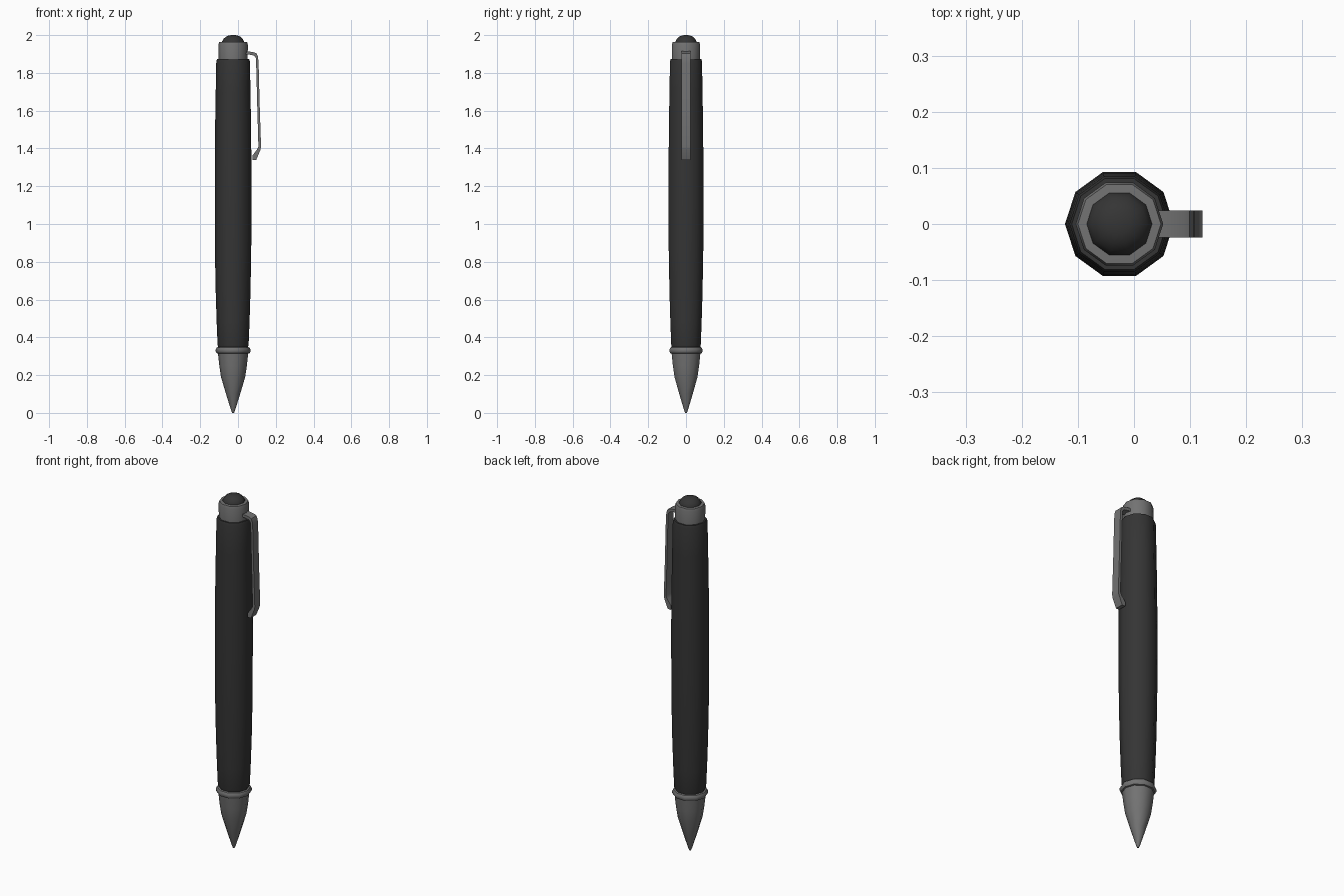
import bpy, bmesh, math

if "Cube" in bpy.data.objects:
    bpy.data.objects.remove(bpy.data.objects["Cube"])

CX = -0.026   # pen axis; the clip offsets the overall bounding box
SIDES = 10


def material(name, v):
    m = bpy.data.materials.new(name)
    m.diffuse_color = (v, v, v, 1)
    m.use_nodes = True
    m.node_tree.nodes["Principled BSDF"].inputs["Base Color"].default_value = m.diffuse_color
    return m


metal = material("metal_grey", 0.17)
rubber = material("dark_grip", 0.035)


def finish(name, bm, mat, angle):
    bmesh.ops.recalc_face_normals(bm, faces=bm.faces)
    me = bpy.data.meshes.new(name)
    bm.to_mesh(me)
    bm.free()
    me.materials.append(mat)
    ob = bpy.data.objects.new(name, me)
    bpy.context.collection.objects.link(ob)
    bpy.context.view_layer.objects.active = ob
    ob.select_set(True)
    bpy.ops.object.shade_smooth_by_angle(angle=math.radians(angle))
    ob.select_set(False)
    return ob


def lathe(name, profile, mat):
    """Ten-sided turned part from (radius, z) points, capped at both ends."""
    bm = bmesh.new()
    rings = []
    for r, z in profile:
        rings.append([bm.verts.new((CX + r * math.cos(i * math.tau / SIDES),
                                    r * math.sin(i * math.tau / SIDES), z))
                      for i in range(SIDES)])
    for a, b in zip(rings, rings[1:]):
        for i in range(SIDES):
            j = (i + 1) % SIDES
            bm.faces.new((a[i], a[j], b[j], b[i]))
    bm.faces.new(rings[0])
    bm.faces.new(rings[-1])
    return finish(name, bm, mat, 42)


# Writing tip and conical nose
lathe("nose_cone", [(0.005, 0), (0.010, 0.012), (0.039, 0.105), (0.064, 0.19),
                    (0.073, 0.25), (0.081, 0.325)], metal)

# Rounded ring between nose and barrel
lathe("nose_ring", [(0.078, 0.313), (0.087, 0.316), (0.092, 0.325),
                    (0.092, 0.336), (0.087, 0.346), (0.078, 0.349)], metal)

# Slightly swollen barrel
lathe("barrel", [(0.078, 0.345), (0.082, 0.36), (0.087, 0.48), (0.092, 0.64),
                 (0.096, 0.85), (0.097, 1.1), (0.097, 1.3), (0.095, 1.52),
                 (0.092, 1.7), (0.089, 1.86), (0.085, 1.874),
                 (0.070, 1.874)], rubber)

# Top collar
lathe("collar", [(0.077, 1.865), (0.078, 1.95), (0.074, 1.963),
                 (0.057, 1.964)], metal)

# Domed push button
lathe("button", [(0.059, 1.955), (0.058, 1.967), (0.050, 1.981),
                 (0.036, 1.993), (0.019, 1.999), (0.004, 2.0)], rubber)

# Clip: side outline extruded across its width
outline = [(0.035, 1.916), (0.060, 1.913), (0.088, 1.908), (0.099, 1.902),
           (0.106, 1.885), (0.109, 1.85), (0.115, 1.62), (0.122, 1.41),
           (0.119, 1.393), (0.097, 1.34), (0.077, 1.34), (0.077, 1.363),
           (0.100, 1.394), (0.108, 1.41), (0.102, 1.62), (0.096, 1.85),
           (0.094, 1.88), (0.085, 1.892), (0.060, 1.897), (0.035, 1.898)]
bm = bmesh.new()
face = bm.faces.new([bm.verts.new((x, -0.024, z)) for x, z in outline])
ext = bmesh.ops.extrude_face_region(bm, geom=[face])
bmesh.ops.translate(bm, vec=(0, 0.048, 0),
                    verts=[v for v in ext["geom"] if isinstance(v, bmesh.types.BMVert)])
finish("pocket_clip", bm, metal, 30)
